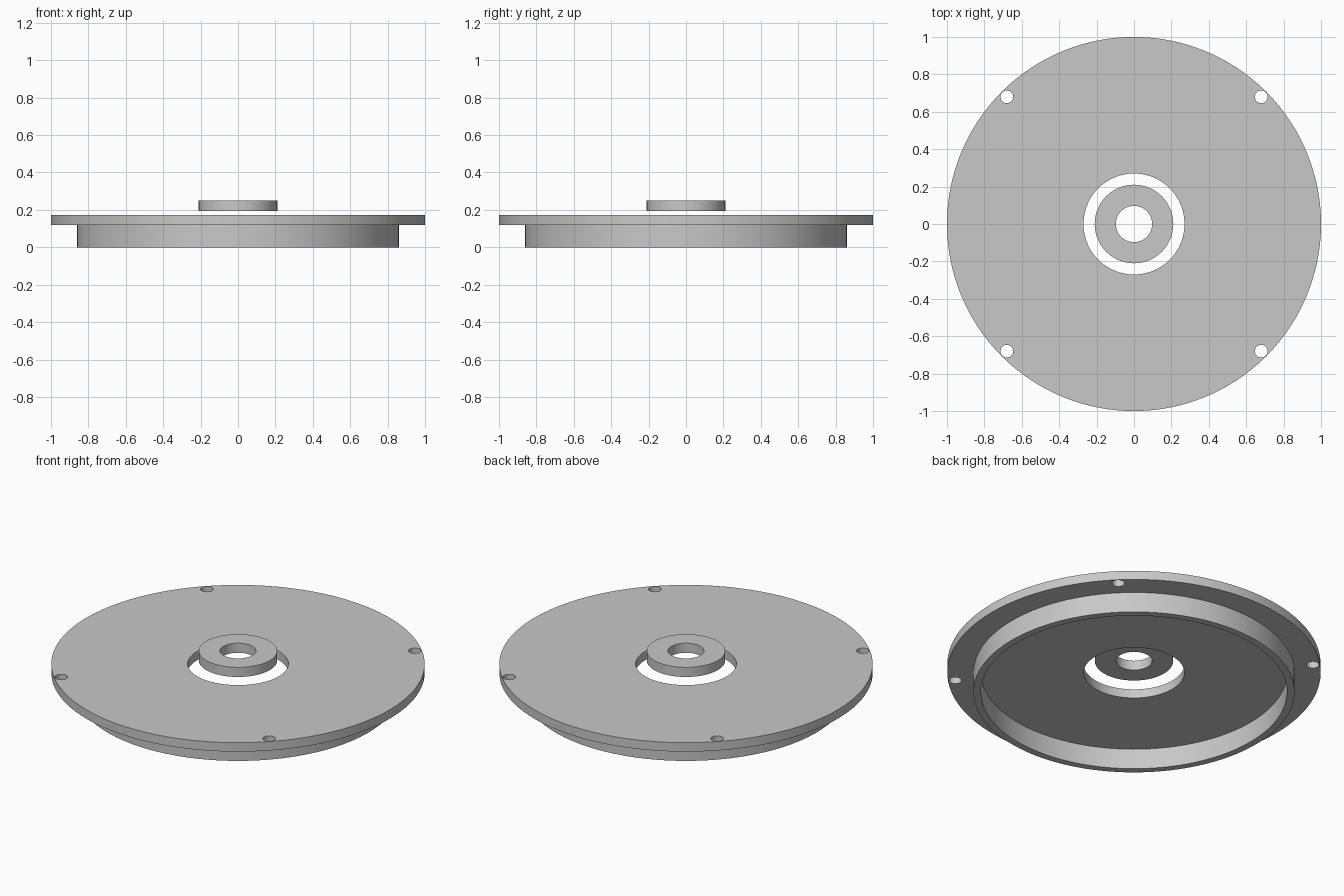
import bpy
import bmesh
from math import cos, sin, radians, tau
from mathutils import Matrix

cube = bpy.data.objects.get("Cube")
if cube:
    bpy.data.objects.remove(cube, do_unlink=True)

SEGMENTS = 128

grey = bpy.data.materials.new("plain grey")
grey.use_nodes = True
colour = (0.58, 0.58, 0.58, 1)
grey.diffuse_color = colour
grey.node_tree.nodes["Principled BSDF"].inputs["Base Color"].default_value = colour


def add_object(name, bm):
    bmesh.ops.recalc_face_normals(bm, faces=bm.faces)
    mesh = bpy.data.meshes.new(name)
    bm.to_mesh(mesh)
    bm.free()
    mesh.materials.append(grey)
    obj = bpy.data.objects.new(name, mesh)
    bpy.context.collection.objects.link(obj)
    return obj


def revolve(name, profile):
    """Turn a closed (radius, height) profile around the z axis."""
    bm = bmesh.new()
    rings = []
    for i in range(SEGMENTS):
        a = tau * i / SEGMENTS
        rings.append([bm.verts.new((r * cos(a), r * sin(a), z)) for r, z in profile])
    count = len(profile)
    for i, ring in enumerate(rings):
        following = rings[(i + 1) % SEGMENTS]
        for j in range(count):
            k = (j + 1) % count
            bm.faces.new((ring[j], following[j], following[k], ring[k]))
    return add_object(name, bm)


def smooth(obj):
    bpy.ops.object.select_all(action="DESELECT")
    obj.select_set(True)
    bpy.context.view_layer.objects.active = obj
    bpy.ops.object.shade_smooth_by_angle(angle=radians(30))


# Flanged cover: wide plate with a centre opening and a locating lip below
cover = revolve("flanged_cover", [
    (0.27, 0.12), (0.82, 0.12), (0.82, 0), (0.86, 0),
    (0.86, 0.12), (1, 0.12), (1, 0.173), (0.27, 0.173)])

# Four bolt holes near the rim
bm = bmesh.new()
for x in (-0.68, 0.68):
    for y in (-0.68, 0.68):
        bmesh.ops.create_cone(bm, cap_ends=True, segments=32, radius1=0.034,
                              radius2=0.034, depth=0.2,
                              matrix=Matrix.Translation((x, y, 0.15)))
cutter = add_object("bolt_hole_cutter", bm)
cutter.hide_render = True

cut = cover.modifiers.new("bolt holes", "BOOLEAN")
cut.operation = "DIFFERENCE"
cut.solver = "EXACT"
cut.object = cutter
bpy.context.view_layer.objects.active = cover
bpy.ops.object.modifier_apply(modifier=cut.name)
bpy.data.objects.remove(cutter, do_unlink=True)
smooth(cover)

# Loose washer floating above the centre opening
washer = revolve("centre_washer", [
    (0.097, 0.193), (0.21, 0.193), (0.21, 0.25), (0.097, 0.25)])
smooth(washer)
